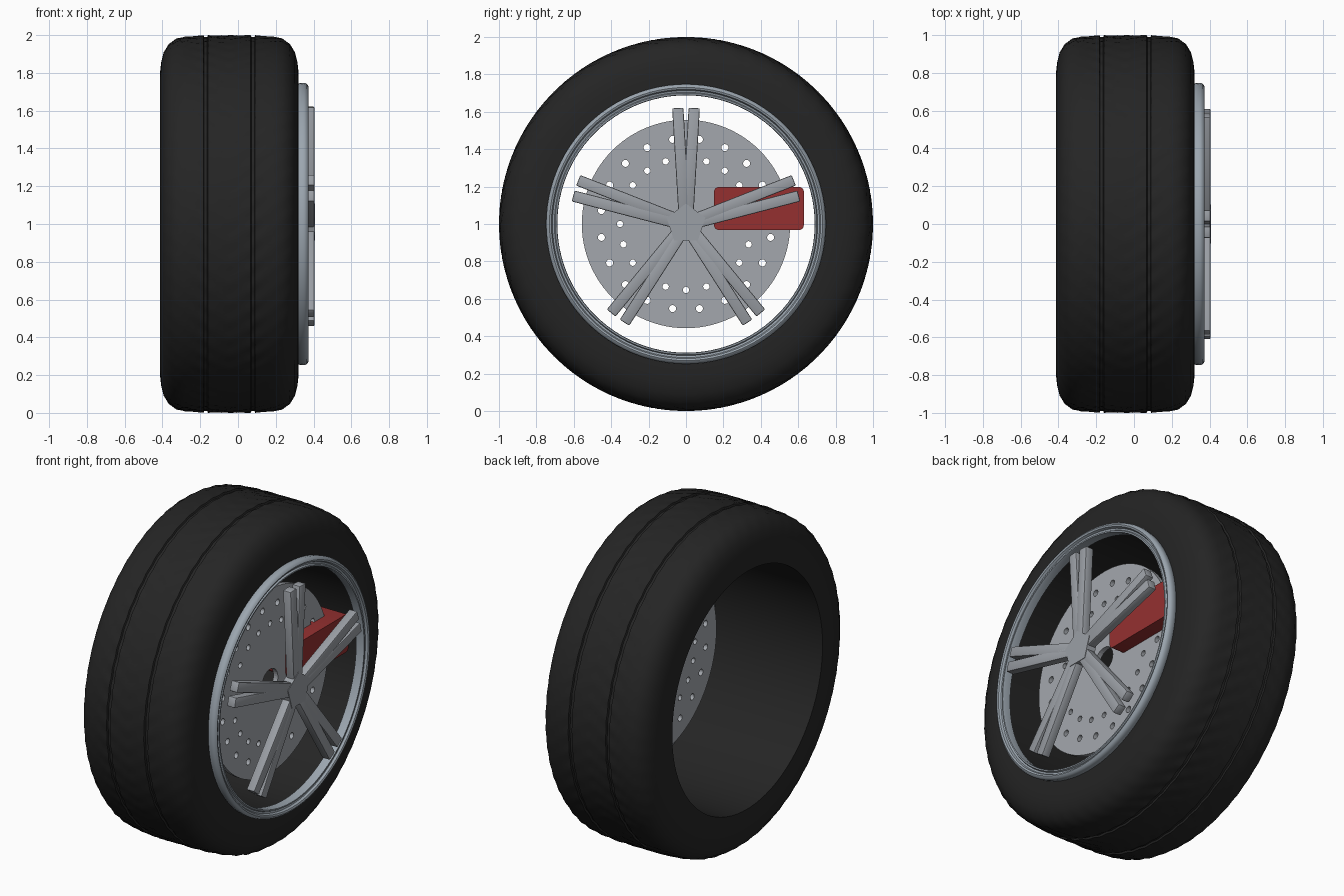
import bpy, bmesh
from math import sin, cos, pi, tau, radians
from mathutils import Matrix, Vector

cube = bpy.data.objects.get("Cube")
if cube:
    bpy.data.objects.remove(cube)


def material(name, rgb):
    m = bpy.data.materials.new(name)
    m.use_nodes = True
    m.diffuse_color = (*rgb, 1)
    m.node_tree.nodes["Principled BSDF"].inputs["Base Color"].default_value = (*rgb, 1)
    return m


RUBBER = material("black rubber", (0.018, 0.018, 0.018))
RIM = material("blue grey metal", (0.33, 0.38, 0.43))
SPOKE = material("spoke grey", (0.33, 0.35, 0.38))
DISC = material("disc grey", (0.37, 0.39, 0.42))
RED = material("caliper red", (0.3, 0.03, 0.03))

# Everything turns about an axle along x at height 1
AXLE = Matrix.Translation((0, 0, 1))


def finish(name, bm, mat, smooth=None):
    bmesh.ops.recalc_face_normals(bm, faces=bm.faces)
    mesh = bpy.data.meshes.new(name)
    bm.to_mesh(mesh)
    bm.free()
    ob = bpy.data.objects.new(name, mesh)
    mesh.materials.append(mat)
    bpy.context.collection.objects.link(ob)
    bpy.ops.object.select_all(action='DESELECT')
    ob.select_set(True)
    bpy.context.view_layer.objects.active = ob
    if smooth:
        bpy.ops.object.shade_smooth_by_angle(angle=radians(smooth))
    return ob


def lathe(name, profile, mat, segments, smooth=35, relief=None):
    """Turn a closed (x, radius) profile about the axle."""
    bm = bmesh.new()
    rings = []
    for i in range(segments):
        a = tau * i / segments
        ring = []
        for x, r in profile:
            r -= relief(x, r, a) if relief else 0
            ring.append(bm.verts.new((x, r * cos(a), 1 + r * sin(a))))
        rings.append(ring)
    n = len(profile)
    for i in range(segments):
        p, q = rings[i], rings[(i + 1) % segments]
        for j in range(n):
            k = (j + 1) % n
            bm.faces.new((p[j], p[k], q[k], q[j]))
    return finish(name, bm, mat, smooth)


def cylinder(bm, x, y, z, radius, depth, sides):
    place = Matrix.Translation((x, y, z)) @ Matrix.Rotation(pi / 2, 4, 'Y')
    bmesh.ops.create_cone(bm, cap_ends=True, segments=sides, radius1=radius,
                          radius2=radius, depth=depth, matrix=place)


# Tyre: half shoulder mirrored about the tread centre, two fine grooves
MID = -0.046
shoulder = [(0.366, 0.72), (0.366, 0.76), (0.366, 0.81), (0.36, 0.86), (0.347, 0.91),
            (0.32, 0.955), (0.28, 0.983), (0.235, 0.992), (0.19, 0.996), (0.16, 0.998)]
groove = [(0.137, 1.0), (0.133, 0.99), (0.117, 0.99), (0.113, 1.0), (0.08, 1.0), (0.04, 1.0)]
half = shoulder + groove
tyre_profile = ([(MID + x, r) for x, r in half] + [(MID, 1.0)]
                + [(MID - x, r) for x, r in reversed(half)])


def tread(x, r, a):
    # Shallow chevron waves, fading out on the sidewalls
    fade = max(0, min(1, (r - 0.9) / 0.08))
    return 0.0025 * fade * (1 - cos(56 * (a + 0.9 * abs(x - MID))))


lathe("tyre", tyre_profile, RUBBER, 336, 35, tread)

# Rim ring with a rounded bead and a stepped inner lip
rim_profile = [(0.31, 0.735), (0.325, 0.745), (0.35, 0.748), (0.365, 0.742), (0.372, 0.73),
               (0.368, 0.72), (0.355, 0.714), (0.352, 0.704), (0.362, 0.699),
               (0.362, 0.691), (0.35, 0.688), (0.31, 0.69)]
lathe("rim", rim_profile, RIM, 96, 40)

# Brake disc, drilled with two staggered rings of holes
DISC_X = 0.2
bm = bmesh.new()
cylinder(bm, DISC_X, 0, 1, 0.557, 0.03, 96)
disc = finish("brake_disc", bm, DISC, 30)
bm = bmesh.new()
cylinder(bm, DISC_X, 0, 1, 0.075, 0.2, 32)
for i in range(20):
    for ring, offset, size in ((0.458, 9, 0.019), (0.352, 0, 0.017)):
        a = radians(18 * i + offset)
        cylinder(bm, DISC_X, ring * cos(a), 1 + ring * sin(a), size, 0.2, 16)
drill = finish("disc_drill", bm, DISC)
drill.hide_render = True
cut = disc.modifiers.new("holes", 'BOOLEAN')
cut.operation = 'DIFFERENCE'
cut.solver = 'EXACT'
cut.object = drill
bpy.context.view_layer.objects.active = disc
bpy.ops.object.modifier_apply(modifier=cut.name)
bpy.data.objects.remove(drill)


def bar(bm, start, end, width, x0, x1):
    """Bevelled bar between two points given as (across, outward)."""
    s, e = Vector((0, *start)), Vector((0, *end))
    along = (e - s).normalized()
    across = Vector((0, along.z, -along.y))
    box = Matrix((Vector((x1 - x0, 0, 0)), across * width, e - s)).transposed().to_4x4()
    box.translation = (s + e) / 2 + Vector(((x0 + x1) / 2, 0, 0))
    return bmesh.ops.create_cube(bm, size=1, matrix=box)["verts"]


# Five spoke pairs, each a narrow V of two bars
for i in range(5):
    bm = bmesh.new()
    for side in (-1, 1):
        bar(bm, (side * 0.009, 0.03), (side * 0.044, 0.62), 0.06, 0.352, 0.405)
    bmesh.ops.bevel(bm, geom=bm.edges[:], offset=0.007, segments=2,
                    affect='EDGES', profile=0.5)
    bm.transform(AXLE @ Matrix.Rotation(tau * i / 5, 4, 'X'))
    finish(f"spoke_pair_{i + 1}", bm, SPOKE, 30)

# Five-sided hub, corners hidden under the spokes
bm = bmesh.new()
bmesh.ops.create_cone(bm, cap_ends=True, segments=5, radius1=0.109, radius2=0.109, depth=0.06)
low = min(bm.verts, key=lambda v: v.co.y)
turn = Matrix.Rotation(pi / 2, 4, 'Z') @ Matrix.Rotation(pi / 2, 4, 'X')
bm.transform(turn)
# Point one corner straight up
top = max(bm.verts, key=lambda v: v.co.z).co.copy()
swing = Vector((top.y, top.z)).angle_signed(Vector((0, 1)))
bm.transform(Matrix.Translation((0.378, 0, 1)) @ Matrix.Rotation(-swing, 4, 'X'))
finish("hub", bm, SPOKE)

# Caliper straddling the disc
bm = bmesh.new()
bmesh.ops.create_cube(bm, size=1, matrix=Matrix.Translation((DISC_X, 0.39, 1.083))
                      @ Matrix.Diagonal((0.2, 0.48, 0.23, 1)))
bmesh.ops.bevel(bm, geom=[e for e in bm.edges if abs(e.verts[0].co.x - e.verts[1].co.x) > 0.1],
                offset=0.025, segments=4, affect='EDGES', profile=0.5)
finish("caliper", bm, RED, 30)
